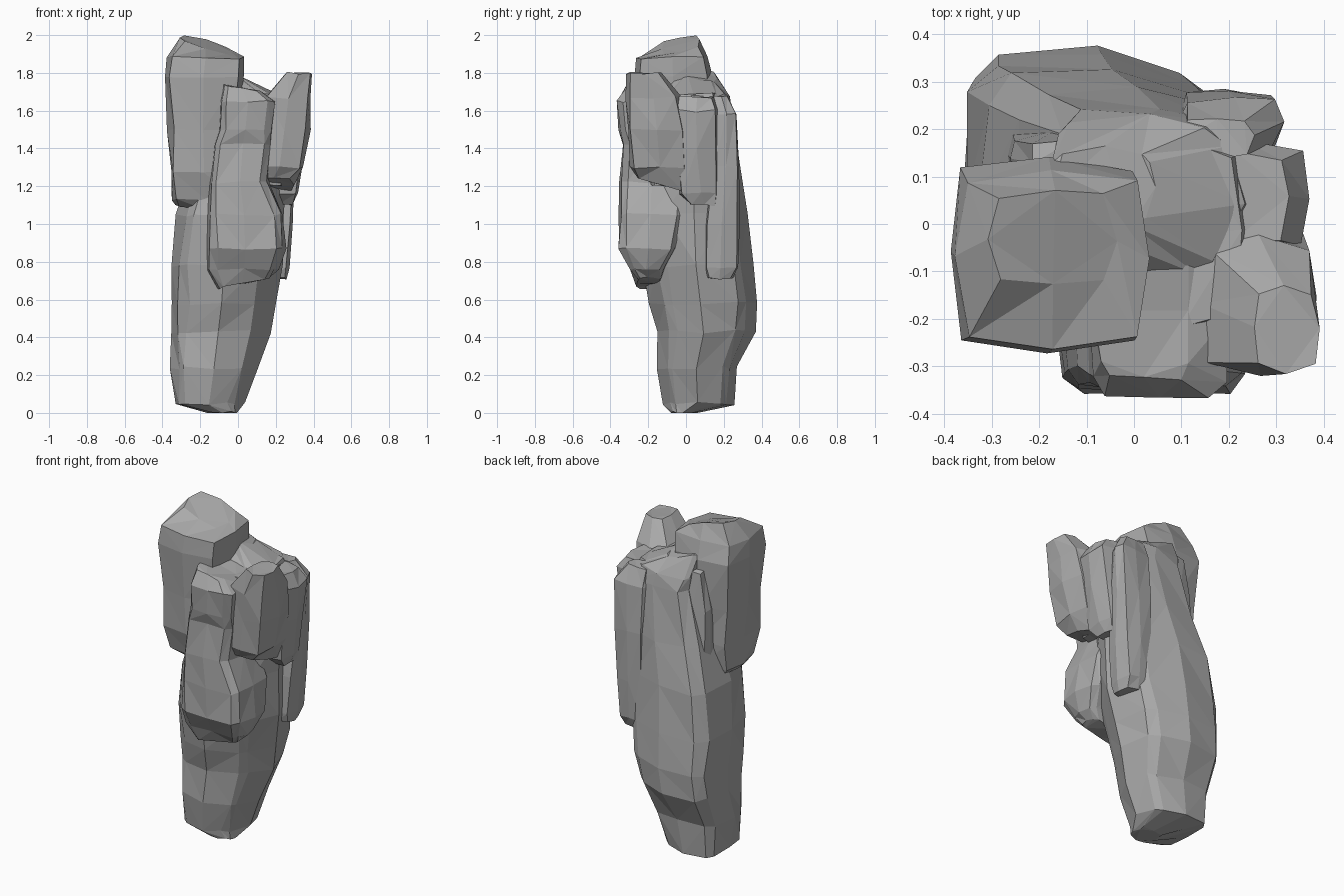
import bpy
import bmesh
import math
import random

default_cube = bpy.data.objects.get("Cube")
if default_cube:
    bpy.data.objects.remove(default_cube, do_unlink=True)

random.seed(4)

# One plain stone colour
stone = bpy.data.materials.new("grey_stone")
stone.use_nodes = True
stone_colour = (.4, .4, .4, 1)
stone.diffuse_color = stone_colour
stone.node_tree.nodes["Principled BSDF"].inputs["Base Color"].default_value = stone_colour


def ring_point(angle, corners):
    """Point on a rounded square; each corner, counted from +x +y, has its own cut."""
    c, s = math.cos(angle), math.sin(angle)
    u = math.copysign(abs(c) ** .42, c)
    v = math.copysign(abs(s) ** .42, s)
    limit = corners[int(angle / (math.pi / 2))]
    shrink = min(1, limit / (abs(u) + abs(v)))
    if abs(u * v) > .1:
        u, v = u * shrink, v * shrink
    return u, v


def rock(name, rings, sides=8, rough=.008, corners=(2, 2, 2, 2), tilt_low=(0, 0), tilt_top=(0, 0)):
    """Loft a faceted boulder through rings of (z, x min, x max, y min, y max)."""
    bm = bmesh.new()
    loops = []
    for index, (z, x_min, x_max, y_min, y_max) in enumerate(rings):
        tilt = (0, 0)
        if index == 0:
            tilt = tilt_low
        elif index == len(rings) - 1:
            tilt = tilt_top
        loop = []
        for side in range(sides):
            u, v = ring_point(math.tau * side / sides, corners)
            dx, dy = u * (x_max - x_min) / 2, v * (y_max - y_min) / 2
            x = (x_min + x_max) / 2 + dx + random.uniform(-rough, rough)
            y = (y_min + y_max) / 2 + dy + random.uniform(-rough, rough)
            height = z + dx * tilt[0] + dy * tilt[1] + random.uniform(-rough, rough)
            loop.append(bm.verts.new((x, y, max(height, 0))))
        loops.append(loop)

    # Skin the sides, varying the diagonals for a chipped look
    for lower, upper in zip(loops, loops[1:]):
        for side in range(sides):
            a, b = lower[side], lower[(side + 1) % sides]
            c, d = upper[(side + 1) % sides], upper[side]
            if random.random() < .5:
                triangles = ((a, b, c), (a, c, d))
            else:
                triangles = ((a, b, d), (b, c, d))
            for triangle in triangles:
                bm.faces.new(triangle)

    # Close both ends
    bm.faces.new(loops[0][::-1])
    bm.faces.new(loops[-1])
    bmesh.ops.triangulate(bm, faces=[f for f in bm.faces if len(f.verts) > 4])
    bmesh.ops.recalc_face_normals(bm, faces=bm.faces)
    mesh = bpy.data.meshes.new(name)
    bm.to_mesh(mesh)
    bm.free()
    mesh.materials.append(stone)
    obj = bpy.data.objects.new(name, mesh)
    bpy.context.collection.objects.link(obj)
    return obj


# Leaning main trunk, narrow at the foot and bulging at the back
rock("main_trunk", [
    (0, -.17, 0, -.08, .06),
    (.05, -.34, .03, -.13, .25),
    (.24, -.36, .11, -.15, .26),
    (.43, -.36, .17, -.16, .36),
    (.58, -.36, .2, -.2, .37),
    (.78, -.36, .23, -.23, .35),
    (1.05, -.33, .25, -.25, .33),
    (1.3, -.25, .26, -.2, .29),
    (1.6, -.17, .26, -.2, .25),
    (1.68, -.18, .23, -.15, .23),
    (1.79, -.18, .05, -.02, .16),
], sides=12, rough=.01, corners=(1.45, 1.75, 1.48, 1.3), tilt_top=(-.3, -.2))

# Saddle of rock joining the tops of trunk, pillar and horn
rock("top_saddle", [
    (1.2, 0, .25, -.2, .2),
    (1.58, 0, .27, -.23, .2),
    (1.69, -.02, .23, -.21, .17),
])

# Tall column hanging on the front, with a ridged sloping crown
rock("tall_column", [
    (1.07, -.33, -.02, -.14, .08),
    (1.13, -.35, 0, -.2, .1),
    (1.28, -.36, 0, -.24, .12),
    (1.5, -.37, 0, -.25, .13),
    (1.78, -.39, .03, -.27, .14),
    (1.88, -.37, .03, -.26, .12),
    (1.95, -.3, -.04, -.13, .07),
], tilt_low=(-.2, 0), tilt_top=(-.25, .2))

# Narrow rib in the groove between trunk and column
rock("back_rib", [
    (1.22, -.27, -.12, .08, .2),
    (1.5, -.26, -.09, .08, .19),
    (1.72, -.22, -.05, .08, .18),
])

# Front pillar with a steep undercut base
rock("front_pillar", [
    (.69, -.11, .17, -.26, -.14),
    (.76, -.16, .21, -.3, -.11),
    (.87, -.16, .25, -.36, -.05),
    (1.05, -.16, .24, -.36, 0),
    (1.22, -.15, .16, -.35, 0),
    (1.42, -.13, .18, -.34, 0),
    (1.5, -.1, .18, -.36, 0),
    (1.65, -.1, .2, -.37, -.03),
    (1.72, -.08, .12, -.33, -.05),
], sides=12, tilt_low=(.2, 0), tilt_top=(-.2, 0))

# Horn rising at the side
rock("side_horn", [
    (1.21, .09, .29, -.26, 0),
    (1.3, .09, .34, -.3, .02),
    (1.5, .12, .38, -.31, 0),
    (1.67, .14, .39, -.32, -.03),
    (1.8, .25, .39, -.31, -.13),
], tilt_low=(0, -.3))

# Flat block behind the horn
rock("side_block", [
    (1.1, .15, .29, .02, .16),
    (1.16, .12, .31, -.03, .18),
    (1.4, .1, .35, -.06, .18),
    (1.6, .1, .37, -.06, .17),
    (1.67, .1, .32, -.04, .15),
])

# Slim fin on the back corner
rock("back_fin", [
    (.71, .11, .25, .11, .25),
    (.77, .1, .27, .1, .28),
    (1, .1, .29, .1, .28),
    (1.3, .1, .3, .14, .28),
    (1.58, .1, .31, .16, .27),
    (1.68, .1, .25, .14, .23),
])
